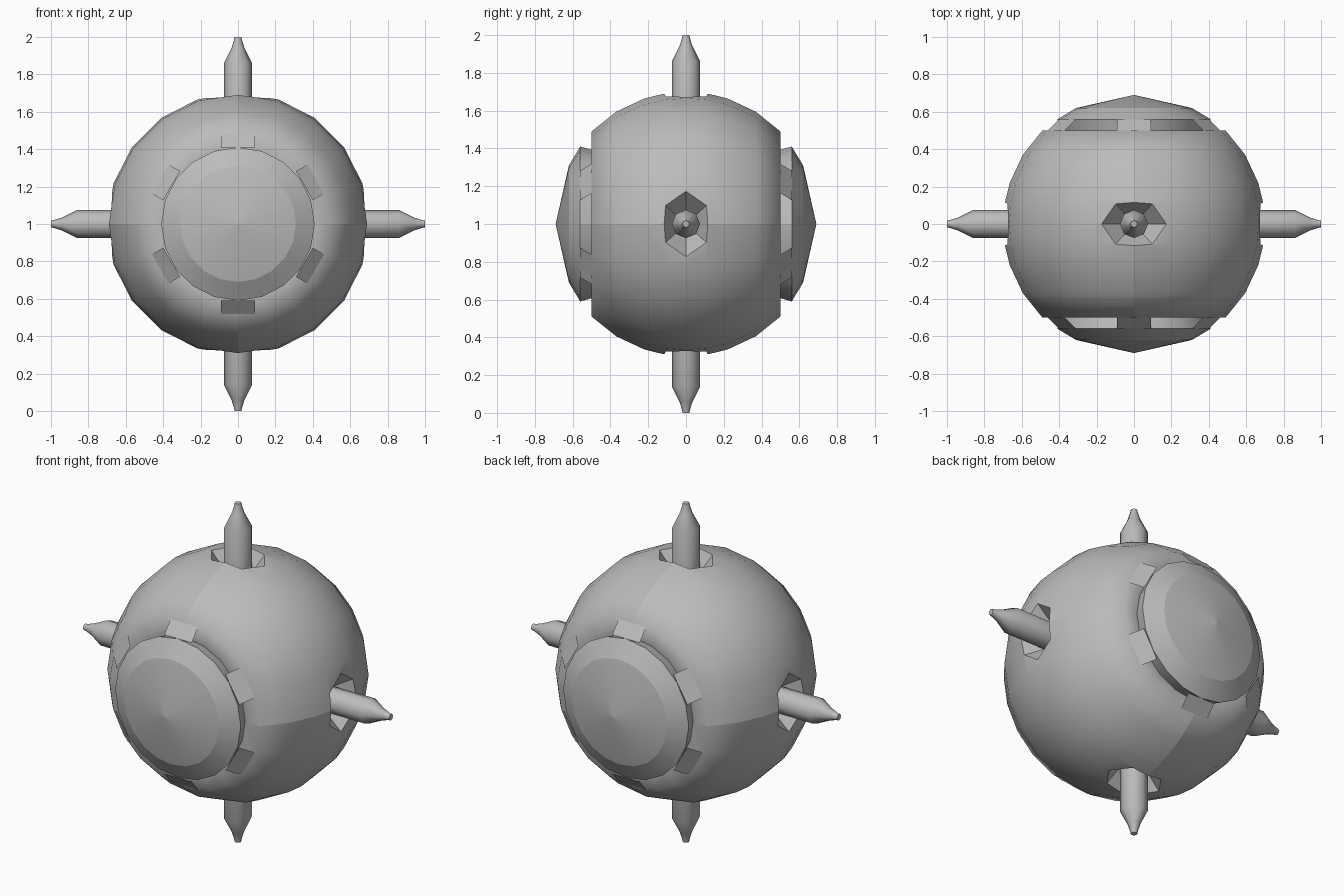
import bpy, bmesh, math
from math import sin, cos, pi, radians
from mathutils import Matrix

if "Cube" in bpy.data.objects:
    bpy.data.objects.remove(bpy.data.objects["Cube"], do_unlink=True)

grey = bpy.data.materials.new("plain grey")
grey.use_nodes = True
COLOUR = (0.5, 0.5, 0.5, 1)
grey.diffuse_color = COLOUR
grey.node_tree.nodes["Principled BSDF"].inputs["Base Color"].default_value = COLOUR
CENTRE = Matrix.Translation((0, 0, 1))


def add_object(name, bm, matrix=Matrix(), smooth=None):
    bmesh.ops.recalc_face_normals(bm, faces=bm.faces)
    mesh = bpy.data.meshes.new(name)
    bm.to_mesh(mesh)
    bm.free()
    mesh.materials.append(grey)
    mesh.transform(CENTRE @ matrix)
    ob = bpy.data.objects.new(name, mesh)
    bpy.context.collection.objects.link(ob)
    if smooth:
        bpy.ops.object.select_all(action="DESELECT")
        bpy.context.view_layer.objects.active = ob
        ob.select_set(True)
        bpy.ops.object.shade_smooth_by_angle(angle=radians(smooth))
    return ob


def lathe(profile, sides):
    """Turn (radius, height) points about z and close both ends."""
    bm = bmesh.new()
    rings = [[bm.verts.new((r * cos(2 * pi * i / sides), r * sin(2 * pi * i / sides), h))
              for i in range(sides)] for r, h in profile]
    for a, b in zip(rings, rings[1:]):
        for i in range(sides):
            j = (i + 1) % sides
            bm.faces.new((a[i], a[j], b[j], b[i]))
    bm.faces.new(rings[0])
    bm.faces.new(rings[-1])
    bmesh.ops.remove_doubles(bm, verts=bm.verts, dist=0.0001)
    return bm


TO_FRONT = Matrix.Rotation(pi / 2, 4, "X")

# Hull: a ball cut off at front and back, with a neck under each cap
half = [(math.sqrt(0.49 - y * y), y) for y in (0.11, 0.22, 0.37, 0.5)]
half += [(0.39, 0.49), (0.41, 0.56)]
profile = [(r, -y) for r, y in reversed(half)] + [(0.7, 0)] + half
hull = add_object("hull", lathe(profile, 20), TO_FRONT, 80)

# Shading seams where the four quarters of the hull meet
verts = hull.data.vertices
for e in hull.data.edges:
    a, b = (verts[i].co for i in e.vertices)
    if max(abs(a.x), abs(b.x)) < 0.001 or max(abs(a.z - 1), abs(b.z - 1)) < 0.001:
        e.use_edge_sharp = True

# Shallow pointed end caps
for name, turn in (("front_cap", 0), ("back_cap", pi)):
    bm = lathe([(0.41, 0.56), (0.31, 0.62), (0.001, 0.69)], 20)
    add_object(name, bm, Matrix.Rotation(turn, 4, "Z") @ TO_FRONT, 15)

# Spikes, each in a six-sided funnel cut into the hull
SOCKET = [(0, 0.18), (0.11, 0.1), (0.11, -0.1), (0, -0.18), (-0.11, -0.1), (-0.11, 0.1)]
SPIKE = [(0.075, 0.45), (0.075, 0.86), (0.035, 0.94), (0.022, 0.98), (0.018, 1.0)]
for k, side in enumerate(("top", "left", "bottom", "right")):
    turn = Matrix.Rotation(k * pi / 2, 4, "Y")
    bm = bmesh.new()
    base = [bm.verts.new((2 * u, 2 * v, 0.88)) for v, u in SOCKET]
    tip = bm.verts.new((0, 0, 0.48))
    bm.faces.new(base)
    for i in range(6):
        bm.faces.new((base[i], base[i - 1], tip))
    cutter = add_object("socket_cutter", bm, turn)
    cut = hull.modifiers.new("socket", "BOOLEAN")
    cut.operation = "DIFFERENCE"
    cut.solver = "EXACT"
    cut.object = cutter
    bpy.context.view_layer.objects.active = hull
    bpy.ops.object.modifier_apply(modifier=cut.name)
    bpy.data.objects.remove(cutter, do_unlink=True)
    add_object(side + "_spike", lathe(SPIKE, 8), turn, 50)

# Six slanted plates around each cap
for name, end in (("front", -1), ("back", 1)):
    for k in range(6):
        bm = bmesh.new()
        corners = [(-0.09, 0.5, 0.48), (0.09, 0.5, 0.48), (0.09, 0.56, 0.41), (-0.09, 0.56, 0.41)]
        face = bm.faces.new([bm.verts.new((x, end * y, z)) for x, y, z in corners])
        bmesh.ops.solidify(bm, geom=[face], thickness=0.004)
        add_object(f"{name}_plate_{k + 1}", bm, Matrix.Rotation(k * pi / 3, 4, "Y"))
